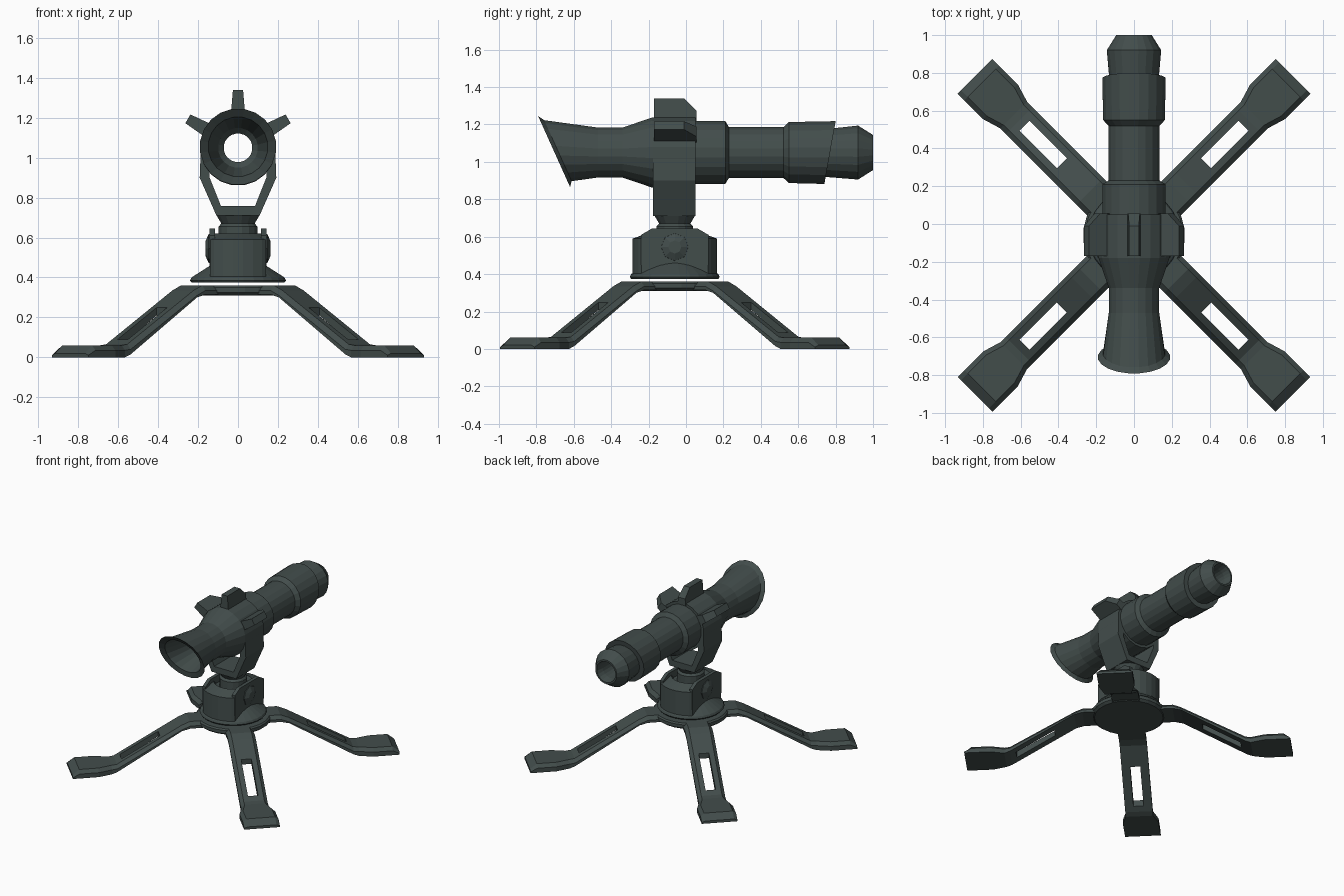
import bpy, bmesh
from math import sin, cos, pi, radians
from mathutils import Matrix, Vector

old = bpy.data.objects.get("Cube")
if old:
    bpy.data.objects.remove(old, do_unlink=True)

COLOUR = (0.055, 0.074, 0.071, 1)
metal = bpy.data.materials.new("dark_green_grey")
metal.use_nodes = True
metal.diffuse_color = COLOUR
for node in metal.node_tree.nodes:
    if node.type == "BSDF_PRINCIPLED":
        node.inputs["Base Color"].default_value = COLOUR
        node.inputs["Roughness"].default_value = 0.7

MID = -0.06     # y of the mount's vertical axis
AXIS = 1.05     # z of the tube's axis


def finish(name, bm):
    bmesh.ops.recalc_face_normals(bm, faces=bm.faces)
    mesh = bpy.data.meshes.new(name)
    bm.to_mesh(mesh)
    bm.free()
    mesh.materials.append(metal)
    obj = bpy.data.objects.new(name, mesh)
    bpy.context.collection.objects.link(obj)
    return obj


def loft(rings, closed=False):
    """Join rings of points with quads; cap the ends unless closed."""
    bm = bmesh.new()
    vs = [[bm.verts.new(p) for p in ring] for ring in rings]
    n = len(vs[0])
    pairs = list(zip(vs, vs[1:]))
    if closed:
        pairs.append((vs[-1], vs[0]))
    else:
        bm.faces.new(vs[0])
        bm.faces.new(vs[-1])
    for a, b in pairs:
        for i in range(n):
            j = (i + 1) % n
            bm.faces.new((a[i], a[j], b[j], b[i]))
    return bm


def turned(profile, n=24):
    """Upright turned solid on the mount axis from (radius, z) pairs."""
    return loft([[(r * cos(2 * pi * (i + .5) / n), MID + r * sin(2 * pi * (i + .5) / n), z)
                  for i in range(n)] for r, z in profile])


def prism(points, lo, hi, axis):
    """Extrude a 2D outline along x (points are y, z) or y (points are x, z)."""
    def place(p, d):
        return (d, p[0], p[1]) if axis == "x" else (p[0], d, p[1])
    return loft([[place(p, d) for p in points] for d in (lo, hi)])


# Launch tube: (y, radius, tilt of the ring, z shift), outside then bore
stations = [
    (-0.705, 0.192, -0.45, 0.005), (-0.685, 0.165, -0.45, 0.01),
    (-0.47, 0.135, 0, 0), (-0.34, 0.135, 0, 0), (-0.18, 0.19, 0, 0),
    (0.05, 0.19, 0, 0), (0.05, 0.17, 0, 0), (0.21, 0.17, 0, 0),
    (0.23, 0.137, 0, 0), (0.52, 0.137, 0, 0), (0.55, 0.165, 0, 0),
    (0.77, 0.17, 0.18, 0), (0.77, 0.132, 0.18, 0), (0.92, 0.146, 0, 0),
    (1.0, 0.095, 0, 0), (1.0, 0.082, 0, 0), (0.94, 0.072, 0, 0),
    (-0.42, 0.072, 0, 0), (-0.45, 0.10, 0, 0), (-0.69, 0.15, -0.45, 0.005),
]
SIDES = 20
tube_rings = []
for y, r, tilt, dz in stations:
    ring = []
    for i in range(SIDES):
        a = 2 * pi * (i + .5) / SIDES
        ring.append((r * cos(a), y + tilt * r * sin(a), AXIS + dz + r * sin(a)))
    tube_rings.append(ring)
finish("launch_tube", loft(tube_rings, closed=True))

# Three fins fanned over the collar
for name, angle in (("top_fin", 0), ("left_fin", 60), ("right_fin", -60)):
    side = [(-0.17, 0.17), (-0.17, 0.29), (-0.01, 0.29), (0.055, 0.225), (0.055, 0.17)]
    bm = loft([[(s * (0.05 - 0.085 * z), y, z) for y, z in side] for s in (-1, 1)])
    bmesh.ops.transform(bm, verts=bm.verts, matrix=Matrix.Translation((0, 0, AXIS))
                        @ Matrix.Rotation(radians(angle), 4, "Y"))
    finish(name, bm)

# Yoke: base and two arms holding the collar
half = [(0.185, 1.08), (0.192, 0.9), (0.108, 0.71)]
inner = [(0.085, 0.757), (0.142, 0.9), (0.142, 1.08)]
outline = half + [(-x, z) for x, z in reversed(half)] + [(-x, z) for x, z in reversed(inner)] + inner
finish("yoke", prism(outline, -0.177, 0.05, "y"))
finish("yoke_neck", turned([(0.06, 0.56), (0.10, 0.58), (0.10, 0.655), (0.085, 0.67),
                            (0.112, 0.715)], 16))

# Swivel housing: round, with flat sides
bm = turned([(0.228, 0.385), (0.228, 0.59), (0.14, 0.62), (0.125, 0.59), (0.05, 0.57)], 28)
for s in (-1, 1):
    cut = bmesh.ops.bisect_plane(bm, geom=bm.verts[:] + bm.edges[:] + bm.faces[:],
                                 plane_co=(s * 0.14, 0, 0), plane_no=(s, 0, 0), clear_outer=True)
    bmesh.ops.holes_fill(bm, edges=[e for e in cut["geom_cut"] if isinstance(e, bmesh.types.BMEdge)])
finish("swivel_housing", bm)
finish("swivel_flange", turned([(0.235, 0.375), (0.242, 0.385), (0.235, 0.40), (0.14, 0.46)], 28))

# Raised cheeks and pivot knobs on both sides
for name, s in (("left", 1), ("right", -1)):
    cheek = [(-0.18, 0.45), (-0.18, 0.61), (-0.12, 0.645), (0.12, 0.645), (0.18, 0.61), (0.18, 0.45)]
    finish(name + "_cheek", prism([(MID + y, z) for y, z in cheek], s * 0.115, s * 0.142, "x"))
    knob = [[(s * x, MID + r * cos(pi * i / 4), 0.545 + r * sin(pi * i / 4)) for i in range(8)]
            for x, r in ((0.13, 0.075), (0.147, 0.073), (0.164, 0.035))]
    finish(name + "_pivot_knob", loft(knob))

# Hub plate under the swivel
finish("leg_hub", turned([(0.25, 0.31), (0.27, 0.325), (0.27, 0.35), (0.26, 0.36)], 24))

# One slotted leg along +x: (reach, top z, bottom z, half width)
leg_stations = [
    (0.12, 0.36, 0.315, 0.10), (0.33, 0.36, 0.315, 0.10), (0.39, 0.335, 0.30, 0.10),
    (0.86, 0.065, 0.015, 0.10), (0.90, 0.06, 0, 0.10), (1.0, 0.06, 0, 0.13),
    (1.14, 0.06, 0, 0.13), (1.19, 0.02, 0, 0.13),
]
rings = []
for x, top, bottom, w in leg_stations:
    edge = max(bottom + 0.01, top - 0.025)
    rings.append([(x, -w, bottom), (x, w, bottom), (x, w, edge),
                  (x, w - 0.025, top), (x, 0.025 - w, top), (x, -w, edge)])
leg = finish("leg_1", loft(rings))
slot = finish("slot_cutter", prism([(0.54, -0.2), (0.82, -0.2), (0.82, 0.6), (0.54, 0.6)],
                                   -0.037, 0.037, "y"))
slot.hide_render = True
mod = leg.modifiers.new("slot", "BOOLEAN")
mod.operation = "DIFFERENCE"
mod.solver = "EXACT"
mod.object = slot
bpy.context.view_layer.objects.active = leg
bpy.ops.object.modifier_apply(modifier=mod.name)
bpy.data.objects.remove(slot, do_unlink=True)

# Four legs around the hub
for k in range(4):
    obj = leg if k == 0 else bpy.data.objects.new("leg_%d" % (k + 1), leg.data)
    if k:
        bpy.context.collection.objects.link(obj)
    obj.location = Vector((0, MID, 0))
    obj.rotation_euler.z = radians(45 + 90 * k)
